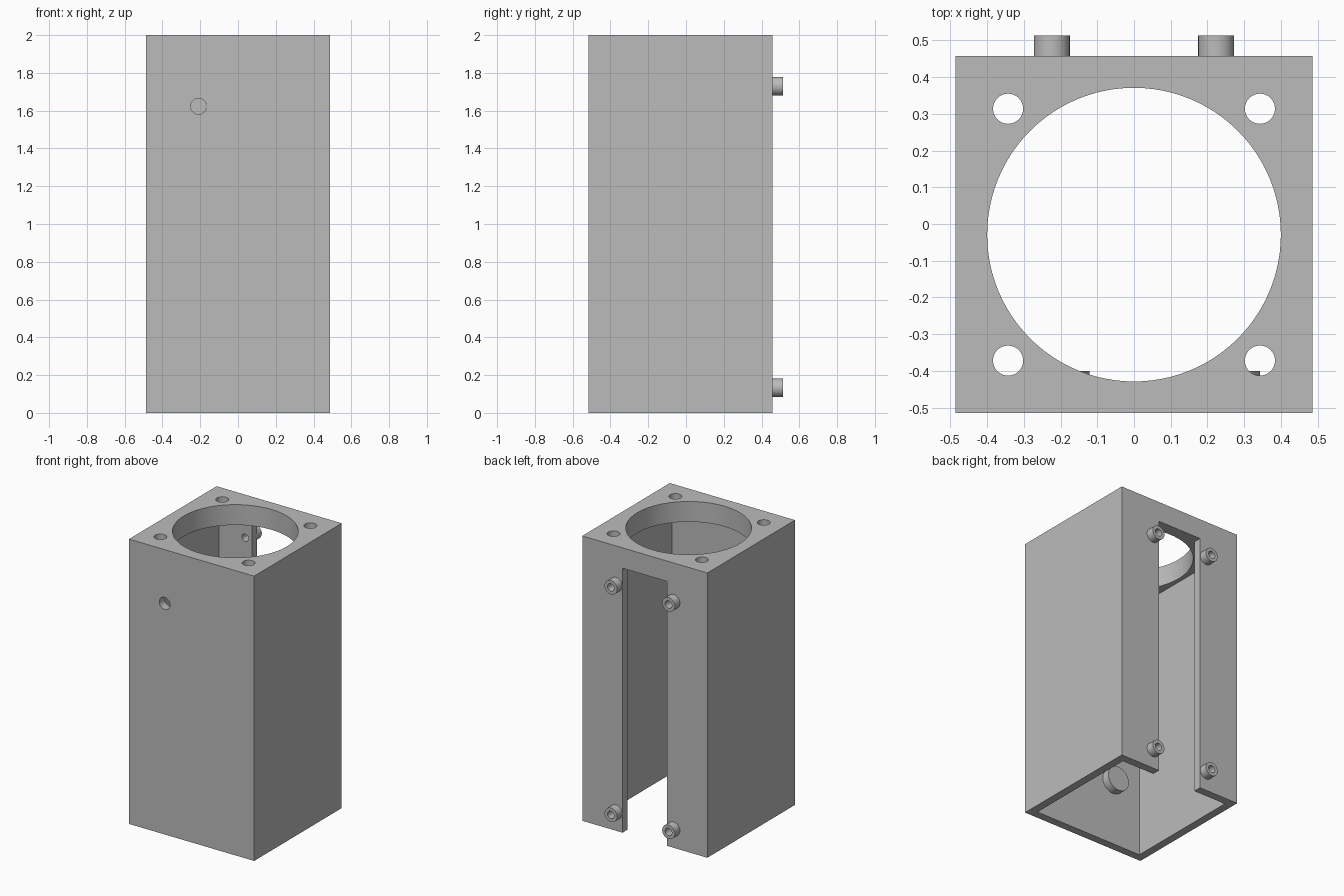
import bpy
import math

if "Cube" in bpy.data.objects:
    bpy.data.objects.remove(bpy.data.objects["Cube"])

grey = bpy.data.materials.new("plain grey")
grey.use_nodes = True
colour = (0.5, 0.5, 0.5, 1)
grey.diffuse_color = colour
grey.node_tree.nodes["Principled BSDF"].inputs["Base Color"].default_value = colour

# Main dimensions
HALF = 0.486
WALL = 0.057
CY = -0.029
FRONT, BACK = CY - HALF, CY + HALF
PLATE = 0.143


def box(name, x, y, z):
    """Box spanning the given (low, high) ranges."""
    spans = (x, y, z)
    bpy.ops.mesh.primitive_cube_add(size=1, location=[(a + b) / 2 for a, b in spans])
    ob = bpy.context.object
    ob.name = name
    ob.scale = [b - a for a, b in spans]
    bpy.ops.object.transform_apply(location=False, rotation=False, scale=True)
    ob.data.materials.append(grey)
    return ob


def cylinder(name, radius, depth, loc, along_y=False, sides=48):
    bpy.ops.mesh.primitive_cylinder_add(
        vertices=sides, radius=radius, depth=depth, location=loc,
        rotation=(math.pi / 2 if along_y else 0, 0, 0))
    ob = bpy.context.object
    ob.name = name
    ob.data.materials.append(grey)
    return ob


def cut(target, cutter):
    bpy.ops.object.select_all(action="DESELECT")
    bpy.context.view_layer.objects.active = target
    target.select_set(True)
    mod = target.modifiers.new("cut", "BOOLEAN")
    mod.operation = "DIFFERENCE"
    mod.solver = "EXACT"
    mod.object = cutter
    bpy.ops.object.modifier_apply(modifier=mod.name)
    bpy.data.objects.remove(cutter)


def smooth(ob):
    bpy.ops.object.select_all(action="DESELECT")
    bpy.context.view_layer.objects.active = ob
    ob.select_set(True)
    bpy.ops.object.shade_smooth_by_angle(angle=math.radians(30))


# Housing: hollow from below, with a slot in the back wall
housing = box("housing", (-HALF, HALF), (FRONT, BACK), (0, 2))
inner = HALF - WALL
cut(housing, box("cavity", (-inner, inner), (CY - inner, CY + inner), (-0.1, 2 - PLATE)))
cut(housing, box("slot", (-0.173, 0.173), (BACK - 0.1, BACK + 0.1), (-0.1, 2 - PLATE)))

# Large opening and corner screw holes in the top plate
cut(housing, cylinder("opening", 0.4, 0.5, (0, CY, 2), sides=96))
for sx in (-1, 1):
    for sy in (-1, 1):
        cut(housing, cylinder("screw_hole", 0.041, 0.5, (sx * 0.343, CY + sy * 0.343, 2)))

# Cable hole in the front wall
cut(housing, cylinder("cable_hole", 0.042, 0.2, (-0.209, FRONT, 1.623), True))

# Tubular bosses on the back, bored through the wall
for side, x in (("right", -0.224), ("left", 0.224)):
    for level, z in (("lower", 0.133), ("upper", 1.73)):
        boss = cylinder(f"{level}_{side}_boss", 0.049, WALL, (x, BACK + WALL / 2, z), True)
        cut(boss, cylinder("bore", 0.026, 0.4, (x, BACK, z), True))
        cut(housing, cylinder("bore", 0.026, 0.3, (x, BACK, z), True))
        smooth(boss)

# Solid support pads inside the front wall
for side, x in (("right", -0.207), ("left", 0.257)):
    smooth(cylinder(f"{side}_inner_pad", 0.086, WALL,
                    (x, FRONT + WALL * 1.5, 0.46), True))

smooth(housing)
